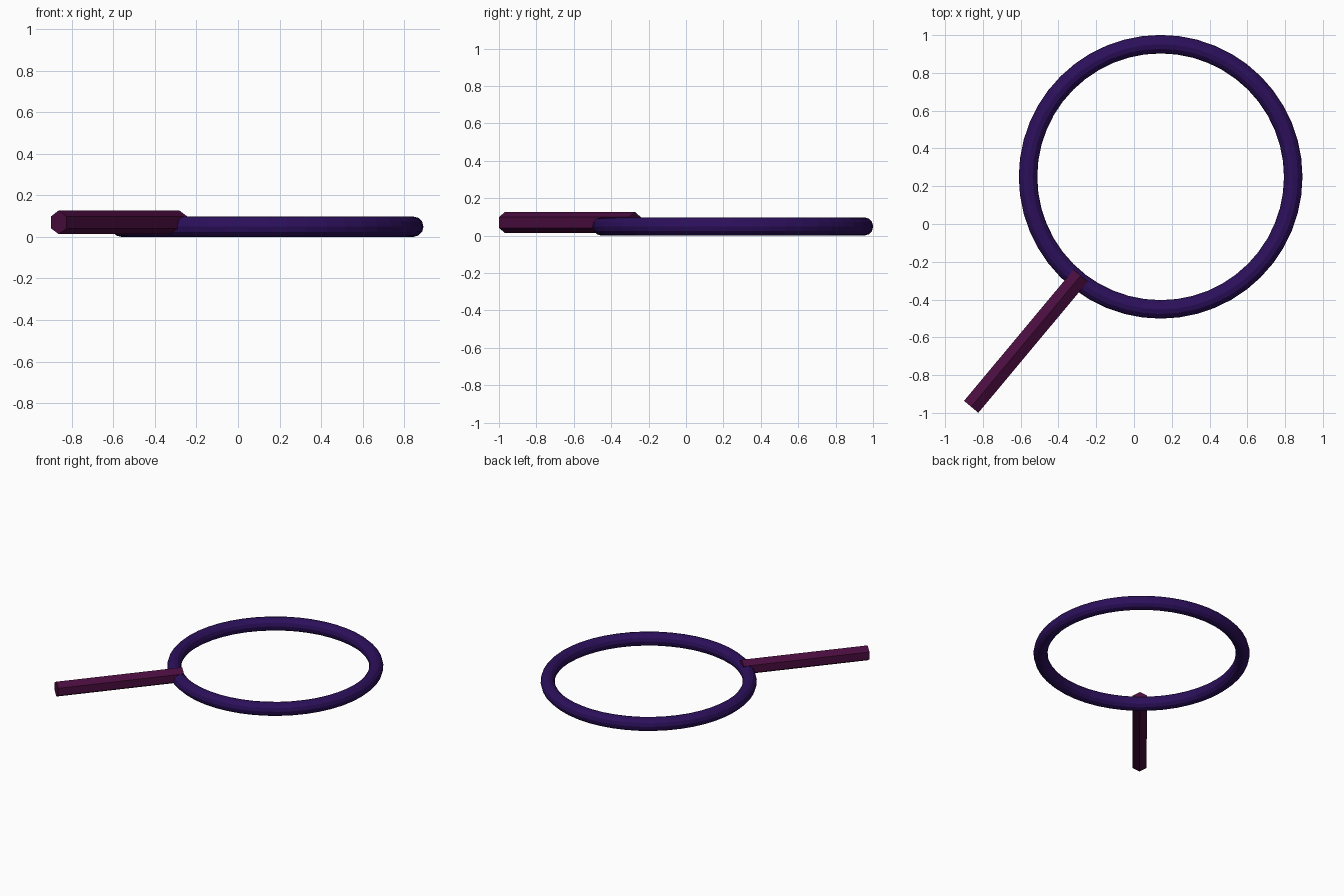
import bpy
from mathutils import Vector

if "Cube" in bpy.data.objects:
    bpy.data.objects.remove(bpy.data.objects["Cube"])


def paint(obj, name, color):
    mat = bpy.data.materials.new(name)
    mat.diffuse_color = color
    mat.use_nodes = True
    mat.node_tree.nodes["Principled BSDF"].inputs["Base Color"].default_value = mat.diffuse_color
    obj.data.materials.append(mat)


# Round rim lying flat on the ground
bpy.ops.mesh.primitive_torus_add(
    location=(0.141, 0.25, 0.049), major_radius=0.702, minor_radius=0.049,
    major_segments=48, minor_segments=12)
rim = bpy.context.object
rim.name = "rim"
paint(rim, "dark_violet", (0.025, 0.005, 0.105, 1))

# Six-sided handle pointing at the rim centre, ridge upwards
outer = Vector((-0.862, -0.968, 0.07))
inner = Vector((-0.282, -0.273, 0.07))
axis = inner - outer
bpy.ops.mesh.primitive_cylinder_add(
    vertices=6, radius=0.057, depth=axis.length, location=(outer + inner) / 2)
handle = bpy.context.object
handle.name = "handle"
# Z tracks the handle, local Y (a hexagon corner) stays up
handle.rotation_euler = axis.to_track_quat('Z', 'Y').to_euler()
paint(handle, "dark_plum", (0.07, 0.004, 0.05, 1))
